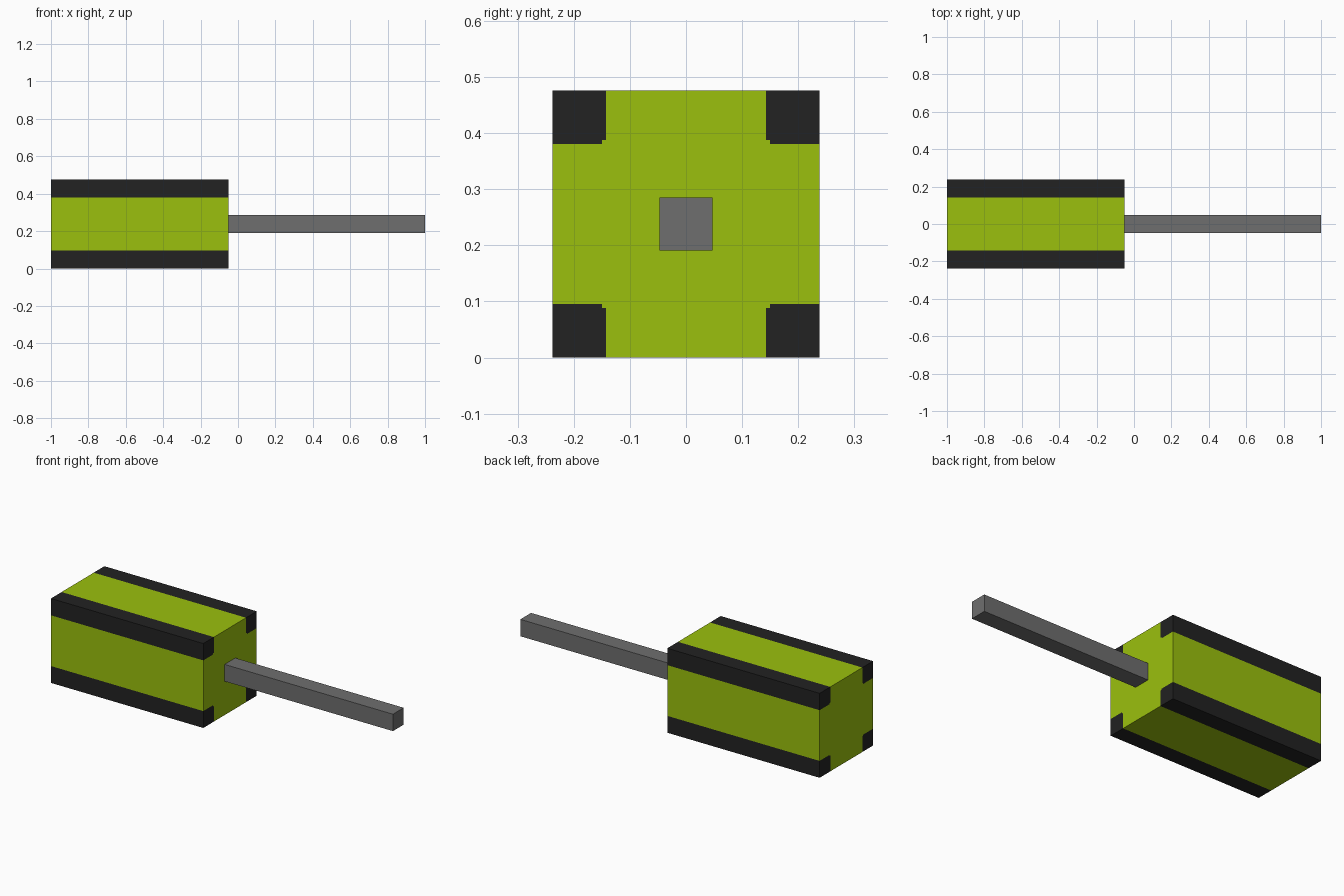
import bpy, bmesh
from mathutils import Vector

cube = bpy.data.objects.get("Cube")
if cube:
    bpy.data.objects.remove(cube, do_unlink=True)

HALF = 0.238      # half width of the block
INNER = 0.143     # inner edge of the dark corner strips
NOTCH = 0.150     # small notch at the inner corner of each strip
MID = HALF        # height of the centre line


def material(name, colour):
    m = bpy.data.materials.new(name)
    m.use_nodes = True
    m.diffuse_color = (*colour, 1)
    m.node_tree.nodes["Principled BSDF"].inputs["Base Color"].default_value = (*colour, 1)
    return m


def box(bm, x0, x1, half):
    bmesh.ops.create_cube(bm, size=1)
    for v in bm.verts:
        v.co = Vector(((x0 + x1) / 2 + v.co.x * (x1 - x0),
                       v.co.y * 2 * half, v.co.z * 2 * half))


def finish(bm, name, mats):
    mesh = bpy.data.meshes.new(name)
    bm.to_mesh(mesh)
    bm.free()
    for m in mats:
        mesh.materials.append(m)
    ob = bpy.data.objects.new(name, mesh)
    ob.location.z = MID
    bpy.context.collection.objects.link(ob)
    return ob


lime = material("lime green", (0.328, 0.527, 0.004))
black = material("soft black", (0.016, 0.016, 0.016))
grey = material("rod grey", (0.156, 0.156, 0.156))

# Block, cut along its length so the corner strips are separate faces
bm = bmesh.new()
box(bm, -1.0, -0.05, HALF)
for axis in (Vector((0, 1, 0)), Vector((0, 0, 1))):
    for d in (-NOTCH, -INNER, INNER, NOTCH):
        bmesh.ops.bisect_plane(bm, geom=bm.verts[:] + bm.edges[:] + bm.faces[:],
                               plane_co=axis * d, plane_no=axis)

# Dark corner strips with notched ends
for f in bm.faces:
    c = f.calc_center_median()
    low, high = sorted((abs(c.y), abs(c.z)))
    f.material_index = 1 if low > INNER and high > NOTCH else 0
finish(bm, "block", [lime, black])

# Square rod
bm = bmesh.new()
box(bm, -0.05, 1.0, 0.0476)
finish(bm, "rod", [grey])
